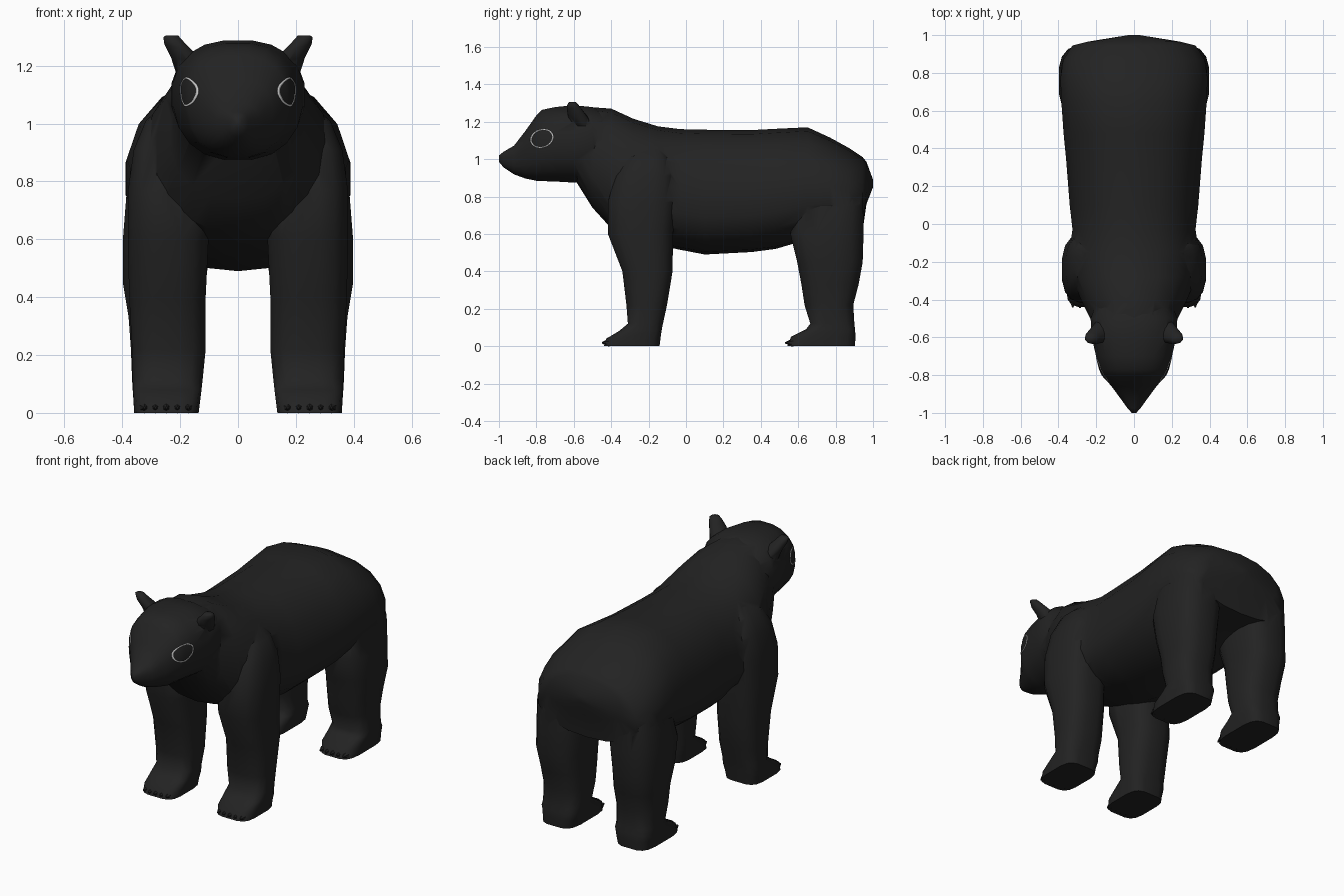
import bpy, bmesh, math
from mathutils import Vector, Matrix
from mathutils.bvhtree import BVHTree

if "Cube" in bpy.data.objects:
    bpy.data.objects.remove(bpy.data.objects["Cube"])


def material(name, rgb):
    m = bpy.data.materials.new(name)
    m.diffuse_color = (*rgb, 1)
    m.use_nodes = True
    m.node_tree.nodes["Principled BSDF"].inputs["Base Color"].default_value = m.diffuse_color
    return m


FUR = material("black_fur", (0.0165, 0.0165, 0.0165))
RIM = material("pale_eye_rim", (0.6, 0.6, 0.6))


def smooth(ob, angle):
    bpy.ops.object.select_all(action='DESELECT')
    ob.select_set(True)
    bpy.context.view_layer.objects.active = ob
    bpy.ops.object.shade_smooth_by_angle(angle=math.radians(angle))


def finish(name, bm, mat, angle=60):
    bmesh.ops.recalc_face_normals(bm, faces=bm.faces)
    me = bpy.data.meshes.new(name)
    bm.to_mesh(me)
    bm.free()
    ob = bpy.data.objects.new(name, me)
    bpy.context.collection.objects.link(ob)
    me.materials.append(mat)
    smooth(ob, angle)
    return ob


def oval(a, b, p, n):
    """Rounded-square outline with half sizes a and b."""
    pts = []
    for i in range(n):
        t = 2 * math.pi * (i + 0.5) / n
        c, s = math.cos(t), math.sin(t)
        pts.append((a * math.copysign(abs(c) ** (2 / p), c),
                    b * math.copysign(abs(s) ** (2 / p), s)))
    return pts


def loft(rings):
    bm = bmesh.new()
    loops = [[bm.verts.new(v) for v in r] for r in rings]
    n = len(loops[0])
    for a, b in zip(loops, loops[1:]):
        for i in range(n):
            j = (i + 1) % n
            bm.faces.new((a[i], a[j], b[j], b[i]))
    bm.faces.new(loops[0])
    bm.faces.new(loops[-1])
    return bm


def loft_along_y(sections, p, widest, n=18):
    """Sections are (y, bottom, top, half width); widest is the height share of the widest point."""
    rings = []
    for y, lo, hi, w in sections:
        mid = lo + (hi - lo) * widest
        rings.append([(x, y, mid + z * ((hi - mid) if z > 0 else (mid - lo)))
                      for x, z in oval(w, 1, p, n)])
    return loft(rings)


def loft_along_z(sections, side, n=16):
    """Sections are (z, front, back, inner x, outer x); feet are squarer than legs."""
    return loft([[(side * ((xi + xo) / 2 + x), (f + b) / 2 + y, z)
                  for x, y in oval((xo - xi) / 2, (b - f) / 2, 4 if z < 0.1 else 2.8, n)]
                 for z, f, b, xi, xo in sections])


# Torso from neck to rump, ending in a small tail point
torso_sections = [
    (-0.60, 0.90, 1.265, 0.18), (-0.50, 0.74, 1.277, 0.235),
    (-0.40, 0.63, 1.27, 0.285), (-0.28, 0.58, 1.215, 0.335),
    (-0.15, 0.54, 1.175, 0.35), (-0.03, 0.515, 1.16, 0.33),
    (0.10, 0.49, 1.157, 0.345), (0.35, 0.503, 1.155, 0.365),
    (0.48, 0.52, 1.162, 0.378), (0.65, 0.57, 1.17, 0.39),
    (0.77, 0.60, 1.115, 0.395), (0.87, 0.61, 1.06, 0.38),
    (0.945, 0.62, 1.01, 0.33), (0.965, 0.76, 0.985, 0.25),
    (1.0, 0.85, 0.89, 0.03)]
torso = finish("bear_body", loft_along_y(torso_sections, 2.25, 0.38), FUR)

# Head with tapering muzzle
head_sections = [
    (-1.0, 0.985, 1.02, 0.012), (-0.975, 0.955, 1.04, 0.035),
    (-0.92, 0.918, 1.072, 0.075), (-0.86, 0.895, 1.15, 0.12),
    (-0.80, 0.882, 1.235, 0.172), (-0.77, 0.88, 1.265, 0.185),
    (-0.70, 0.878, 1.28, 0.203), (-0.60, 0.872, 1.29, 0.226),
    (-0.50, 0.88, 1.28, 0.232), (-0.42, 0.92, 1.24, 0.20)]
head_bm = loft_along_y(head_sections, 2.35, 0.56, 20)
head_tree = BVHTree.FromBMesh(head_bm)
parts = [finish("head", head_bm, FUR)]

front_leg = [
    (0, -0.44, -0.14, 0.135, 0.36), (0.04, -0.428, -0.135, 0.13, 0.362),
    (0.08, -0.36, -0.13, 0.125, 0.364), (0.12, -0.312, -0.122, 0.12, 0.366),
    (0.22, -0.32, -0.10, 0.11, 0.368), (0.40, -0.342, -0.07, 0.11, 0.378),
    (0.60, -0.42, -0.067, 0.10, 0.383), (0.77, -0.42, -0.05, 0.10, 0.382),
    (0.91, -0.38, -0.06, 0.12, 0.362), (1.01, -0.32, -0.09, 0.14, 0.32),
    (1.07, -0.26, -0.13, 0.17, 0.25)]
rear_leg = [
    (0, 0.54, 0.905, 0.14, 0.36), (0.05, 0.56, 0.908, 0.13, 0.363),
    (0.09, 0.64, 0.905, 0.125, 0.366), (0.12, 0.663, 0.902, 0.122, 0.368),
    (0.22, 0.632, 0.896, 0.115, 0.372), (0.33, 0.615, 0.925, 0.11, 0.38),
    (0.45, 0.592, 0.947, 0.11, 0.40), (0.60, 0.555, 0.952, 0.09, 0.40),
    (0.75, 0.60, 0.952, 0.10, 0.388), (0.86, 0.66, 0.93, 0.12, 0.36),
    (0.93, 0.70, 0.88, 0.16, 0.29)]

for side, label in ((-1, "left"), (1, "right")):
    for kind, sections in (("front", front_leg), ("rear", rear_leg)):
        parts.append(finish(f"{kind}_leg_{label}", loft_along_z(sections, side), FUR))

        # Row of short pointed toes along the front edge of the foot
        bm = bmesh.new()
        for k in range(5):
            bmesh.ops.create_cone(
                bm, cap_ends=True, segments=6, radius1=0.02, radius2=0.004, depth=0.035,
                matrix=Matrix.Translation((side * (0.248 + (k - 2) * 0.038),
                                           sections[0][1] + 0.008 + 0.004 * abs(k - 2), 0.018))
                @ Matrix.Rotation(math.pi / 2, 4, 'X'))
        finish(f"{kind}_toes_{label}", bm, FUR, 40)

    # Short ear flaring out of the upper corner of the head
    ear = [(0.150, -0.555, 1.16, 0.068, 0.065), (0.172, -0.572, 1.215, 0.063, 0.055),
           (0.205, -0.595, 1.262, 0.052, 0.042), (0.222, -0.605, 1.29, 0.038, 0.030),
           (0.228, -0.608, 1.305, 0.022, 0.018)]
    parts.append(finish(f"ear_{label}", loft(
        [[(side * (cx + x), cy + y, z + 0.25 * x * (z < 1.3)) for x, y in oval(a, b, 2, 10)]
         for cx, cy, z, a, b in ear]), FUR))

    # Thin eye rim laid onto the side of the head
    bm = bmesh.new()
    n = 28
    loops = []
    for scale in (0.92, 1.04):
        loop = []
        for i in range(n):
            t = 2 * math.pi * i / n
            y = -0.77 + 0.06 * scale * math.cos(t)
            z = 1.11 + 0.048 * scale * math.sin(t) + 0.008 * math.cos(t)
            hit, normal, _, _ = head_tree.ray_cast(Vector((side, y, z)), Vector((-side, 0, 0)))
            out = normal if normal.x * side > 0 else -normal
            loop.append(bm.verts.new(hit + out * 0.005))
        loops.append(loop)
    for i in range(n):
        j = (i + 1) % n
        bm.faces.new((loops[0][i], loops[0][j], loops[1][j], loops[1][i]))
    rim = finish(f"eye_rim_{label}", bm, RIM)
    thick = rim.modifiers.new("thickness", 'SOLIDIFY')
    thick.thickness = 0.004
    thick.offset = 0

# Fuse head, legs and ears with the torso into one skin
for part in parts:
    union = torso.modifiers.new("fuse", 'BOOLEAN')
    union.operation = 'UNION'
    union.solver = 'EXACT'
    union.object = part
fused = bpy.data.meshes.new_from_object(
    torso.evaluated_get(bpy.context.evaluated_depsgraph_get()))
torso.modifiers.clear()
if len(fused.polygons) > 500:
    torso.data = fused
    for part in parts:
        bpy.data.objects.remove(part)
    smooth(torso, 60)
